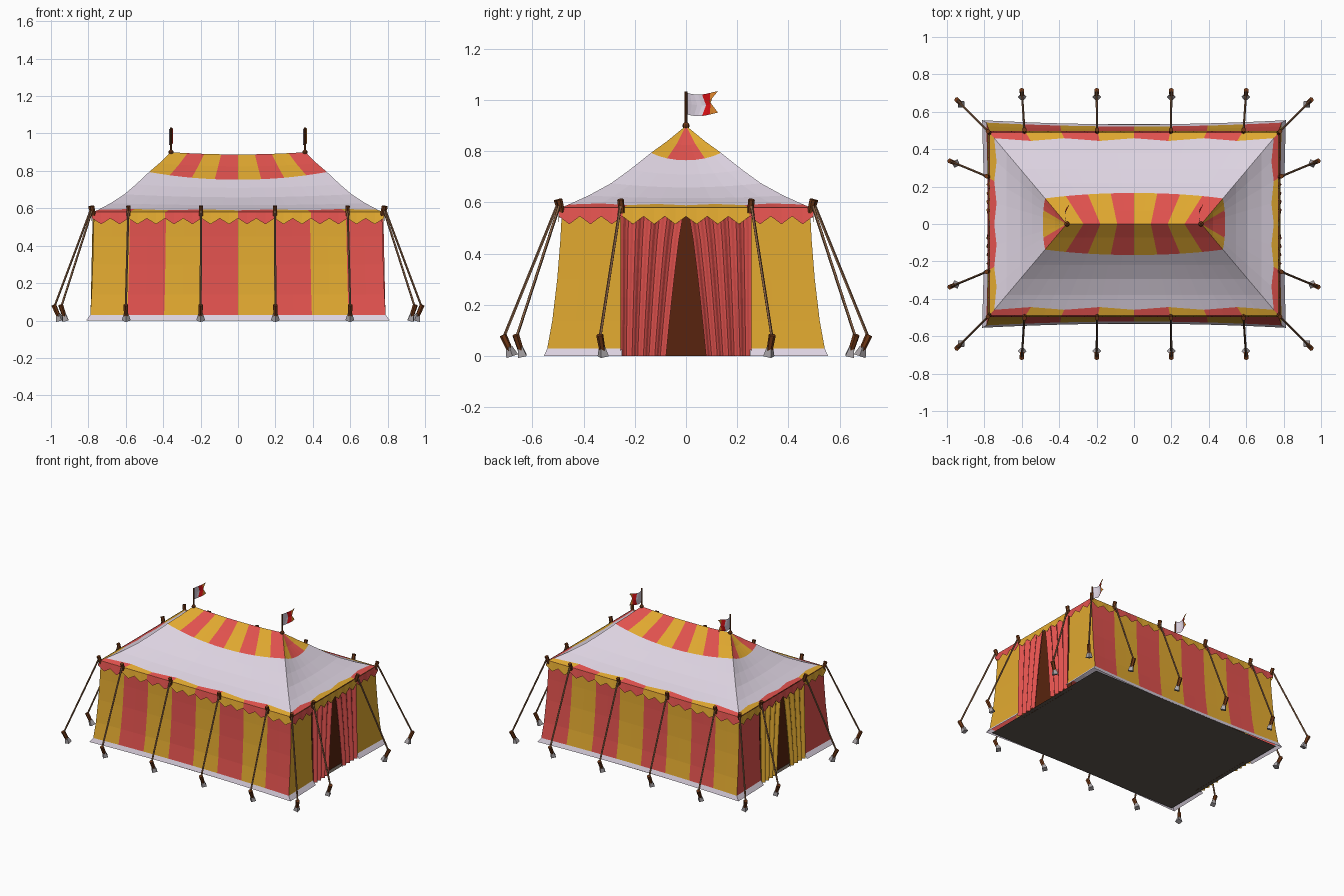
import bpy, bmesh, math
from mathutils import Vector

if "Cube" in bpy.data.objects:
    bpy.data.objects.remove(bpy.data.objects["Cube"])


def material(name, r, g, b):
    m = bpy.data.materials.new(name)
    lin = [((c / 255 + 0.055) / 1.055) ** 2.4 if c > 10 else c / 255 / 12.92 for c in (r, g, b)]
    m.diffuse_color = (*lin, 1)
    m.use_nodes = True
    m.node_tree.nodes["Principled BSDF"].inputs["Base Color"].default_value = m.diffuse_color
    return m


YELLOW = material("yellow canvas", 225, 169, 48)
RED = material("red canvas", 225, 82, 78)
WHITE = material("pale canvas", 221, 211, 225)
BROWN = material("brown wood", 112, 56, 22)
DARK = material("dark opening", 88, 36, 14)
ROPE = material("rope", 140, 100, 70)
FLAG_RED = material("flag red", 220, 15, 20)
FLAG_ORANGE = material("flag orange", 225, 135, 45)
METAL = material("stake grey", 172, 167, 170)
FLOOR = material("floor grey", 96, 89, 80)


def finish(bm, name, mats):
    me = bpy.data.meshes.new(name)
    bm.to_mesh(me)
    bm.free()
    for m in mats:
        me.materials.append(m)
    ob = bpy.data.objects.new(name, me)
    bpy.context.collection.objects.link(ob)
    return ob


def sheet(name, nu, nv, point, colour, outward=True):
    """Grid of faces; point(u, row) gives a position, colour(u, row) a material."""
    bm = bmesh.new()
    grid = [[bm.verts.new(point(i / nu, j)) for j in range(nv + 1)] for i in range(nu + 1)]
    mats = []
    for i in range(nu):
        for j in range(nv):
            q = [grid[i][j], grid[i + 1][j], grid[i + 1][j + 1], grid[i][j + 1]]
            if (q[0].co - q[1].co).length < 1e-6:
                q = q[1:]
            f = bm.faces.new(q)
            m = colour((i + 0.5) / nu, j)
            if m not in mats:
                mats.append(m)
            f.material_index = mats.index(m)
            f.normal_update()
            if outward and f.normal.dot(f.calc_center_median() - Vector((0, 0, 0.3))) < 0:
                f.normal_flip()
    return finish(bm, name, mats)


def rod(name, a, b, r1, r2, sides, mat):
    a, b = Vector(a), Vector(b)
    bm = bmesh.new()
    bmesh.ops.create_cone(bm, cap_ends=True, segments=sides, radius1=r1, radius2=r2, depth=(b - a).length)
    ob = finish(bm, name, [mat])
    ob.location = (a + b) / 2
    ob.rotation_mode = 'QUATERNION'
    ob.rotation_quaternion = (b - a).to_track_quat('Z', 'Y')
    return ob


def interp(table, x):
    for (x0, y0), (x1, y1) in zip(table, table[1:]):
        if x <= x1:
            return y0 + (y1 - y0) * (x - x0) / (x1 - x0)
    return table[-1][1]


# Stripe rules: long sides have eight stripes, ends have outer panels and a centre
def long_stripe(u, swap=False):
    return RED if (int(u * 8) % 2 == 1) != swap else YELLOW


def end_stripe(u, sx, swap=False):
    centre = abs(2 * u - 1) < 0.5
    return RED if (centre == (sx > 0)) != swap else YELLOW


# Walls flare toward the ground and finish in a pale skirt
ZS = [0, 0.03, 0.14, 0.3, 0.45, 0.58]
HX = [0.812, 0.79, 0.783, 0.777, 0.773, 0.77]
HY = [0.555, 0.542, 0.522, 0.503, 0.491, 0.484]
for s, side in ((-1, "front"), (1, "back")):
    def wall_pt(u, j, s=s):
        w = 2 * u - 1
        pull = 0.022 * (1 - w * w) * (1 - ZS[j] / 0.58)
        return (w * HX[j], s * (HY[j] - pull), ZS[j])
    sheet(side + "_wall", 16, 5, wall_pt, lambda u, j: WHITE if j == 0 else long_stripe(u))

for sx, end in ((1, "right"), (-1, "left")):
    for sy in (-1, 1):
        def panel_pt(u, j):
            return (sx * (HX[j] - 0.008 * (1 - u) * (1 - ZS[j])), sy * (0.25 + (HY[j] - 0.25) * u), ZS[j])
        sheet(end + "_end_panel", 3, 5, panel_pt, lambda u, j: WHITE if j == 0 else end_stripe(0, sx))

        # Gathered curtain, drawn aside a little toward the ground
        def curtain_pt(u, j):
            z = 0.57 * j / 5
            inner = 0.008 + 0.07 * (1 - j / 5) ** 0.8
            y = inner + (0.255 - inner) * u
            x = 0.766 + 0.012 * (1 - j / 5) + 0.011 * math.cos(u * 8 * math.pi)
            return (sx * x, sy * y, z)
        sheet(end + "_curtain", 24, 5, curtain_pt, lambda u, j: end_stripe(0.5, sx))
    # Dark doorway behind the curtains
    sheet(end + "_doorway", 1, 1, lambda u, j: (sx * 0.745, (u - 0.5) * 0.5, 0.57 * j), lambda u, j: DARK)

# Floor
sheet("floor", 1, 1, lambda u, j: ((2 * u - 1) * 0.775, (2 * j - 1) * 0.535, 0.001), lambda u, j: FLOOR)

# Roof: sagging hipped canvas, t runs from the ridge (0) to the eaves (1)
PROFILE = [(0, 0.9), (0.15, 0.84), (0.3, 0.787), (0.45, 0.728), (0.6, 0.675), (0.78, 0.627), (0.93, 0.594), (1, 0.58)]


def roof(w, j, bulge, waves):
    c = 1 - w * w
    t = [0, 0.15, 0.28 + bulge * c, 0.45, 0.6, 0.78, 0.925 + 0.015 * math.cos(w * waves * math.pi), 1][j]
    z = interp(PROFILE, t) - c * (0.012 * (1 - t) + 0.012 * math.sin(math.pi * t))
    return t, z


for s, side in ((-1, "front"), (1, "back")):
    def roof_pt(u, j):
        w = 2 * u - 1
        t, z = roof(w, j, 0.06, 4)
        return (w * (0.36 + 0.412 * t), s * 0.488 * t, z)
    sheet(side + "_roof", 16, 7, roof_pt,
          lambda u, j: long_stripe(u) if j < 2 else long_stripe(u, True) if j == 6 else WHITE)

for sx, end in ((1, "right"), (-1, "left")):
    def hip_pt(u, j):
        w = 2 * u - 1
        t, z = roof(w, j, 0.03, 4)
        return (sx * (0.36 + 0.412 * t), w * 0.488 * t, z + (0.012 * (1 - w * w) if j == 0 else 0))
    sheet(end + "_roof", 8, 7, hip_pt,
          lambda u, j: end_stripe(u, sx) if j < 2 else end_stripe(u, sx, True) if j == 6 else WHITE)


# Pointed valance hanging from the eaves
def tooth(u, n, j):
    if j == 1:
        return 0.58
    return 0.515 if round(u * n) % 2 else 0.546


for s, side in ((-1, "front"), (1, "back")):
    sheet(side + "_valance", 32, 1,
          lambda u, j: ((2 * u - 1) * 0.78, s * (0.498 - 0.008 * j), tooth(u, 32, j)),
          lambda u, j: long_stripe(u, True))
for sx, end in ((1, "right"), (-1, "left")):
    sheet(end + "_valance", 24, 1,
          lambda u, j: (sx * (0.784 - 0.008 * j), (2 * u - 1) * 0.497, tooth(u, 24, j)),
          lambda u, j: end_stripe(u, sx, True))

# Eave pegs, guy ropes and stakes, mirrored to all four quarters
GUYS = [((0.585, 0.488), (0.6, 0.715)), ((0.197, 0.488), (0.2, 0.715)),
        ((0.77, 0.484), (0.948, 0.665)), ((0.775, 0.25), (0.985, 0.337))]
for sx in (-1, 1):
    for sy in (-1, 1):
        for anchor, stake in GUYS:
            a = Vector((anchor[0] * sx, anchor[1] * sy, 0))
            b = Vector((stake[0] * sx, stake[1] * sy, 0))
            d = (b - a).normalized()
            up = Vector((0, 0, 1))
            rod("eave_peg", a + up * 0.56, a + d * 0.016 + up * 0.612, 0.012, 0.013, 6, BROWN)
            rod("guy_rope", a + d * 0.012 + up * 0.595, b + up * 0.065, 0.006, 0.006, 5, ROPE)
            rod("stake", b - d * 0.028 + up * 0.022, b + up * 0.083, 0.012, 0.014, 6, BROWN)
            rod("stake_foot", b - d * 0.036, b - d * 0.024 + up * 0.036, 0.024, 0.013, 4, METAL)

# Ridge poles with round finials and swallow-tailed flags
for sx, end in ((1, "right"), (-1, "left")):
    rod(end + "_flag_pole", (sx * 0.358, 0, 0.88), (sx * 0.358, 0, 1.033), 0.006, 0.005, 6, BROWN)
    bm = bmesh.new()
    bmesh.ops.create_uvsphere(bm, u_segments=8, v_segments=6, radius=0.014)
    finish(bm, end + "_finial", [BROWN]).location = (sx * 0.358, 0, 0.9)

    def flag_pt(u, j):
        y = u * 0.125
        if j == 1:
            y += 0.018 * math.sin(math.pi * u) - 0.035 * u ** 4
        return (sx * 0.358 - 0.012 * math.sin(u * 5), y, 0.945 + 0.042 * j - 0.008 * math.sin(u * 4))
    sheet(end + "_flag", 8, 2, flag_pt,
          lambda u, j: WHITE if u < 0.45 else FLAG_RED if u < 0.75 else FLAG_ORANGE, False)
